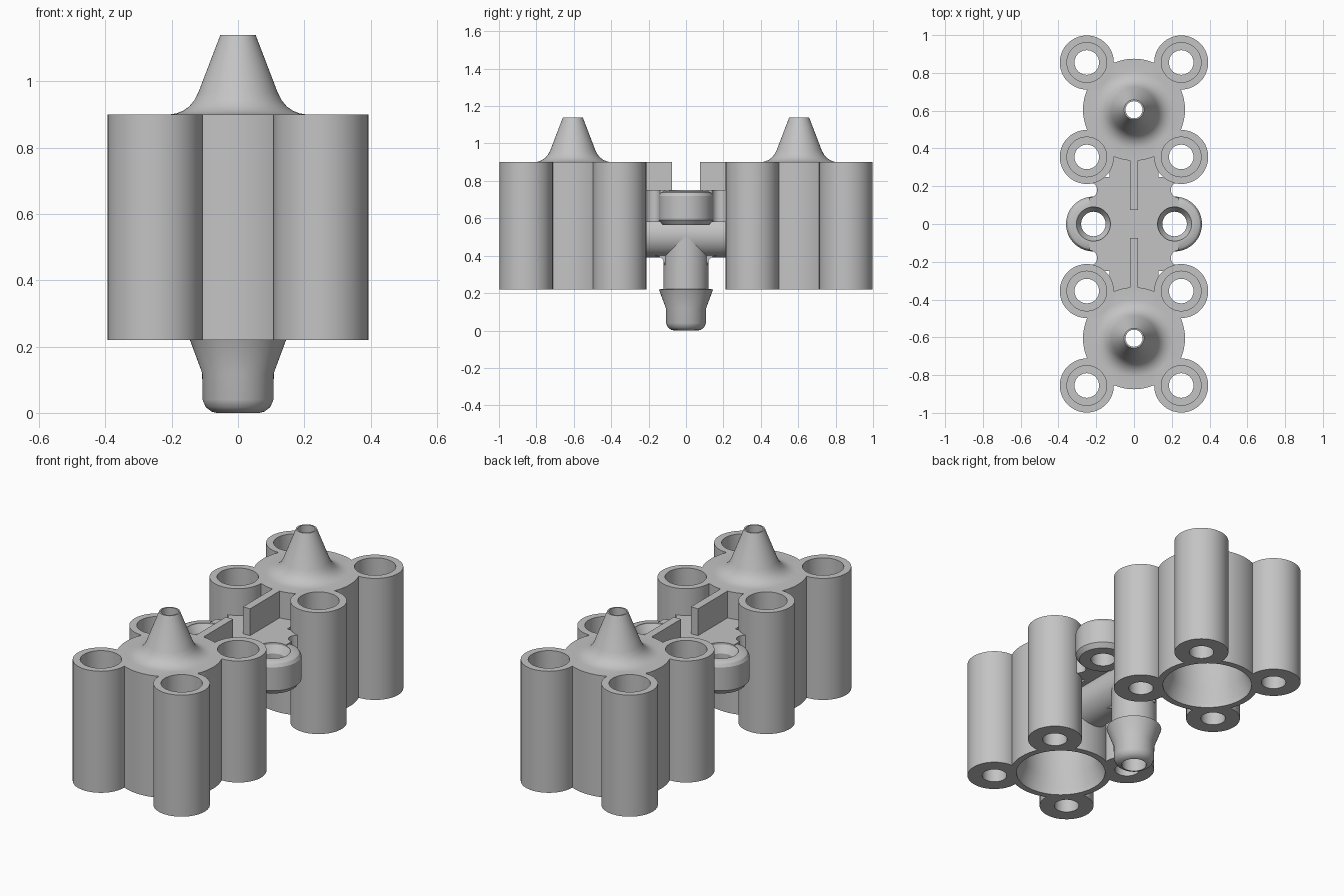
import bpy, bmesh, math
from mathutils import Matrix

if "Cube" in bpy.data.objects:
    bpy.data.objects.remove(bpy.data.objects["Cube"], do_unlink=True)

GREY = 0.55
mat = bpy.data.materials.new("light_grey_plastic")
mat.use_nodes = True
mat.diffuse_color = (GREY, GREY, GREY, 1)
mat.node_tree.nodes["Principled BSDF"].inputs["Base Color"].default_value = (GREY, GREY, GREY, 1)


def finish(name, bm):
    bmesh.ops.recalc_face_normals(bm, faces=bm.faces)
    mesh = bpy.data.meshes.new(name)
    bm.to_mesh(mesh)
    bm.free()
    mesh.materials.append(mat)
    obj = bpy.data.objects.new(name, mesh)
    bpy.context.collection.objects.link(obj)
    return obj


def activate(obj):
    bpy.ops.object.select_all(action='DESELECT')
    obj.select_set(True)
    bpy.context.view_layer.objects.active = obj


def smooth(obj):
    activate(obj)
    bpy.ops.object.shade_smooth_by_angle(angle=math.radians(30))


def lathe(name, profile, places=((0, 0),), loop=False, n=64):
    """Revolve (radius, z) points about z, once at each (x, y) place."""
    bm = bmesh.new()
    for px, py in places:
        rings = []
        for r, z in profile:
            angles = [2 * math.pi * i / n for i in range(n)]
            rings.append([bm.verts.new((px + r * math.cos(a), py + r * math.sin(a), z))
                          for a in angles])
        pairs = list(zip(rings, rings[1:]))
        if loop:
            pairs.append((rings[-1], rings[0]))
        else:
            bm.faces.new(rings[0])
            bm.faces.new(rings[-1])
        for low, high in pairs:
            for i in range(n):
                j = (i + 1) % n
                bm.faces.new((low[i], low[j], high[j], high[i]))
    return finish(name, bm)


def box(name, x, y, z):
    bm = bmesh.new()
    size = [b - a for a, b in (x, y, z)]
    mid = [(a + b) / 2 for a, b in (x, y, z)]
    bmesh.ops.create_cube(bm, size=1, matrix=Matrix.Translation(mid) @ Matrix.Diagonal((*size, 1)))
    return finish(name, bm)


def combine(obj, other, operation):
    mod = obj.modifiers.new(operation.lower(), 'BOOLEAN')
    mod.operation = operation
    mod.solver = 'EXACT'
    mod.object = other
    activate(obj)
    bpy.ops.object.modifier_apply(modifier=mod.name)
    bpy.data.objects.remove(other, do_unlink=True)


# Pod: nozzle-topped body with four sleeves round it
BASE, TOP, TIP = 0.22, 0.90, 1.14
corners = [(x, y) for x in (-0.25, 0.25) for y in (-0.25, 0.25)]
pod = lathe("front_pod", [(0.27, BASE), (0.27, TOP), (0.205, TOP), (0.185, 0.903), (0.165, 0.911),
                          (0.147, 0.924), (0.132, 0.942), (0.12, 0.965), (0.053, TIP)])
combine(pod, lathe("sleeves", [(0.143, BASE), (0.143, TOP)], corners), 'UNION')
combine(pod, lathe("cavity", [(0.235, 0.2), (0.235, 0.25), (0.205, 0.32), (0.205, 0.8),
                              (0.045, 0.96), (0.045, 1.2)]), 'DIFFERENCE')
combine(pod, lathe("sleeve_bores", [(0.065, 0.2), (0.065, 0.3), (0.105, 0.3), (0.105, 1)],
                   corners), 'DIFFERENCE')
smooth(pod)
pod.location.y = -0.605
back_pod = pod.copy()
back_pod.name = "back_pod"
back_pod.location.y = 0.605
bpy.context.collection.objects.link(back_pod)

# Bridge plate with scalloped edges and two screw bosses
bosses = [(-0.215, 0), (0.215, 0)]
plate = box("bridge_plate", (-0.235, 0.235), (-0.25, 0.25), (0.58, 0.75))
combine(plate, box("plate_neck", (-0.13, 0.13), (-0.37, 0.37), (0.58, 0.75)), 'UNION')
notches = [(x, y) for x in (-0.235, 0.235) for y in (-0.18, 0.18)]
combine(plate, lathe("edge_notches", [(0.04, 0.5), (0.04, 0.8)], notches, n=32), 'DIFFERENCE')
combine(plate, lathe("screw_bosses", [(0.125, 0.565), (0.145, 0.59), (0.145, 0.72), (0.135, 0.737),
                                      (0.12, 0.745)], bosses), 'UNION')
combine(plate, lathe("screw_holes", [(0.065, 0.5), (0.065, 0.70), (0.09, 0.74), (0.09, 0.8)],
                     bosses), 'DIFFERENCE')
smooth(plate)

# Stiffening fins from the plate to each pod
for name, side in (("front_fin", -1), ("back_fin", 1)):
    ends = sorted((side * 0.075, side * 0.37))
    box(name, (-0.022, 0.022), ends, (0.74, TOP))

# Cross pipe joining the pods
bm = bmesh.new()
bmesh.ops.create_cone(bm, cap_ends=True, segments=64, radius1=0.12, radius2=0.12, depth=0.76,
                      matrix=Matrix.Translation((0, 0, 0.51)) @ Matrix.Rotation(math.pi / 2, 4, 'X'))
smooth(finish("cross_pipe", bm))

# Hollow barbed inlet below the pipe
smooth(lathe("barbed_inlet", [(0.065, 0), (0.08, 0.004), (0.097, 0.017), (0.107, 0.04),
                              (0.108, 0.12), (0.145, 0.22), (0.12, 0.222), (0.12, 0.5),
                              (0.065, 0.5)], loop=True))

# Flared gussets where the inlet meets the pipe
for name, side in (("front_gusset", -1), ("back_gusset", 1)):
    bm = bmesh.new()
    arc = [(0.165 - 0.05 * math.cos(a), 0.35 + 0.05 * math.sin(a))
           for a in (i * math.pi / 12 for i in range(7))]
    outline = arc + [(0.165, 0.43), (0.1, 0.43), (0.1, 0.35)]
    face = bm.faces.new([bm.verts.new((-0.05, side * y, z)) for y, z in outline])
    moved = bmesh.ops.extrude_face_region(bm, geom=[face])["geom"]
    bmesh.ops.translate(bm, vec=(0.1, 0, 0),
                        verts=[v for v in moved if isinstance(v, bmesh.types.BMVert)])
    smooth(finish(name, bm))
